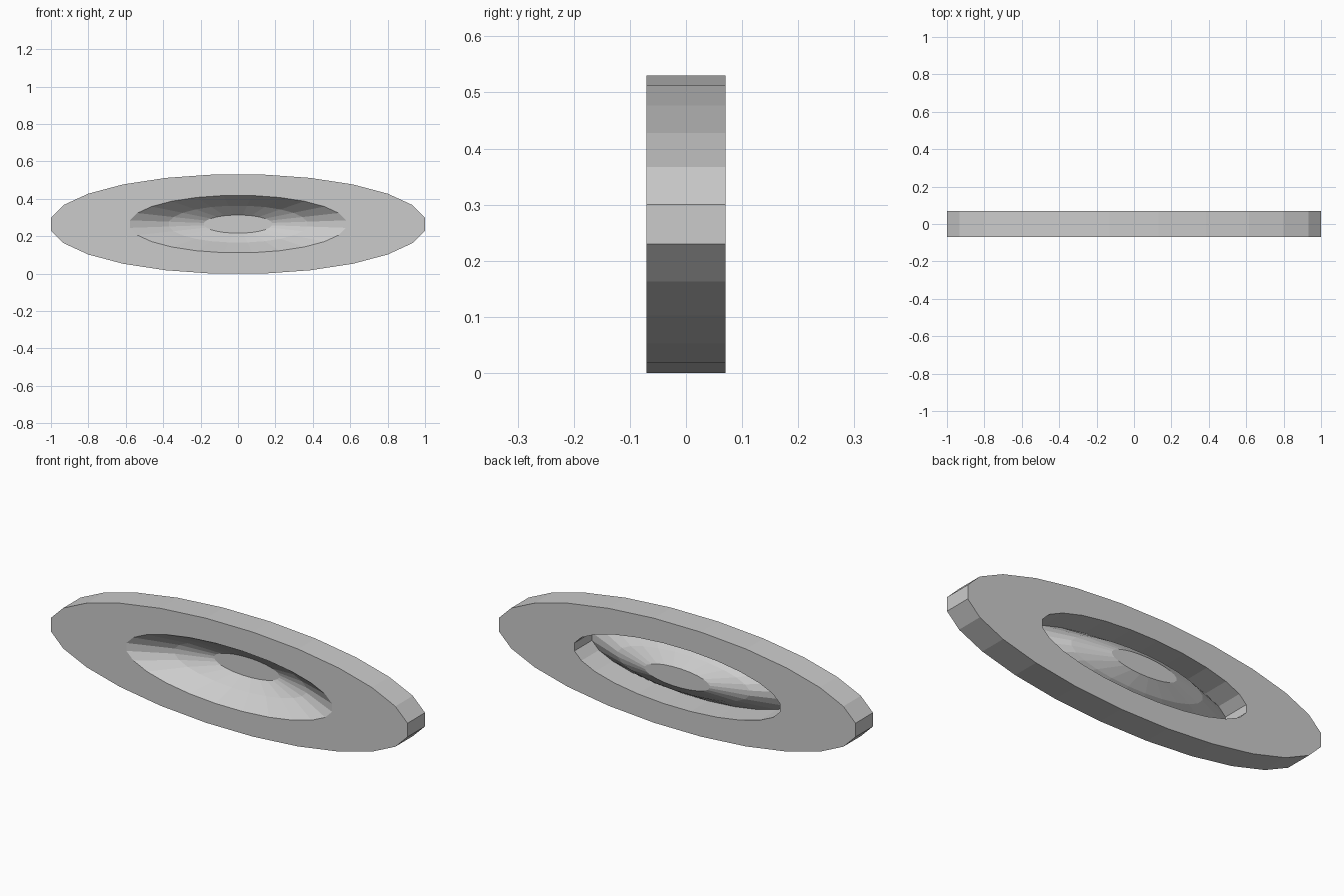
import bpy, bmesh
from math import pi, sin, cos

if "Cube" in bpy.data.objects:
    bpy.data.objects.remove(bpy.data.objects["Cube"])

SIDES = 24          # low-poly segments, flats at top/bottom/left/right
HALF_H = 0.265      # half height of the oval (half width is 1)
HALF_T = 0.07       # half thickness


def lathe(name, profile, closed=False, cap_end=False):
    """Sweep (radius, y) points around the y axis, squashed into an oval."""
    bm = bmesh.new()
    k = 1 / cos(pi / SIDES)
    rings = []
    for r, y in profile:
        ring = []
        for i in range(SIDES):
            a = 2 * pi * (i + 0.5) / SIDES
            ring.append(bm.verts.new((r * k * cos(a), y, HALF_H * (1 + r * k * sin(a)))))
        rings.append(ring)
    pairs = list(zip(rings, rings[1:]))
    if closed:
        pairs.append((rings[-1], rings[0]))
    for p, q in pairs:
        for i in range(SIDES):
            j = (i + 1) % SIDES
            bm.faces.new((p[i], p[j], q[j], q[i]))
    if cap_end:
        bm.faces.new(rings[-1])
    bmesh.ops.recalc_face_normals(bm, faces=bm.faces)
    me = bpy.data.meshes.new(name)
    bm.to_mesh(me)
    bm.free()
    ob = bpy.data.objects.new(name, me)
    bpy.context.collection.objects.link(ob)
    return ob


# Flat oval frame with a straight-walled opening
lathe("oval_frame", [(1, -HALF_T), (1, HALF_T), (0.577, HALF_T), (0.577, -HALF_T)], closed=True)

# Thin dish sinking from the front edge of the opening to a flat centre at the back
lathe("dish", [(0.577, -HALF_T), (0.37, 0.02), (0.182, HALF_T)], cap_end=True)
